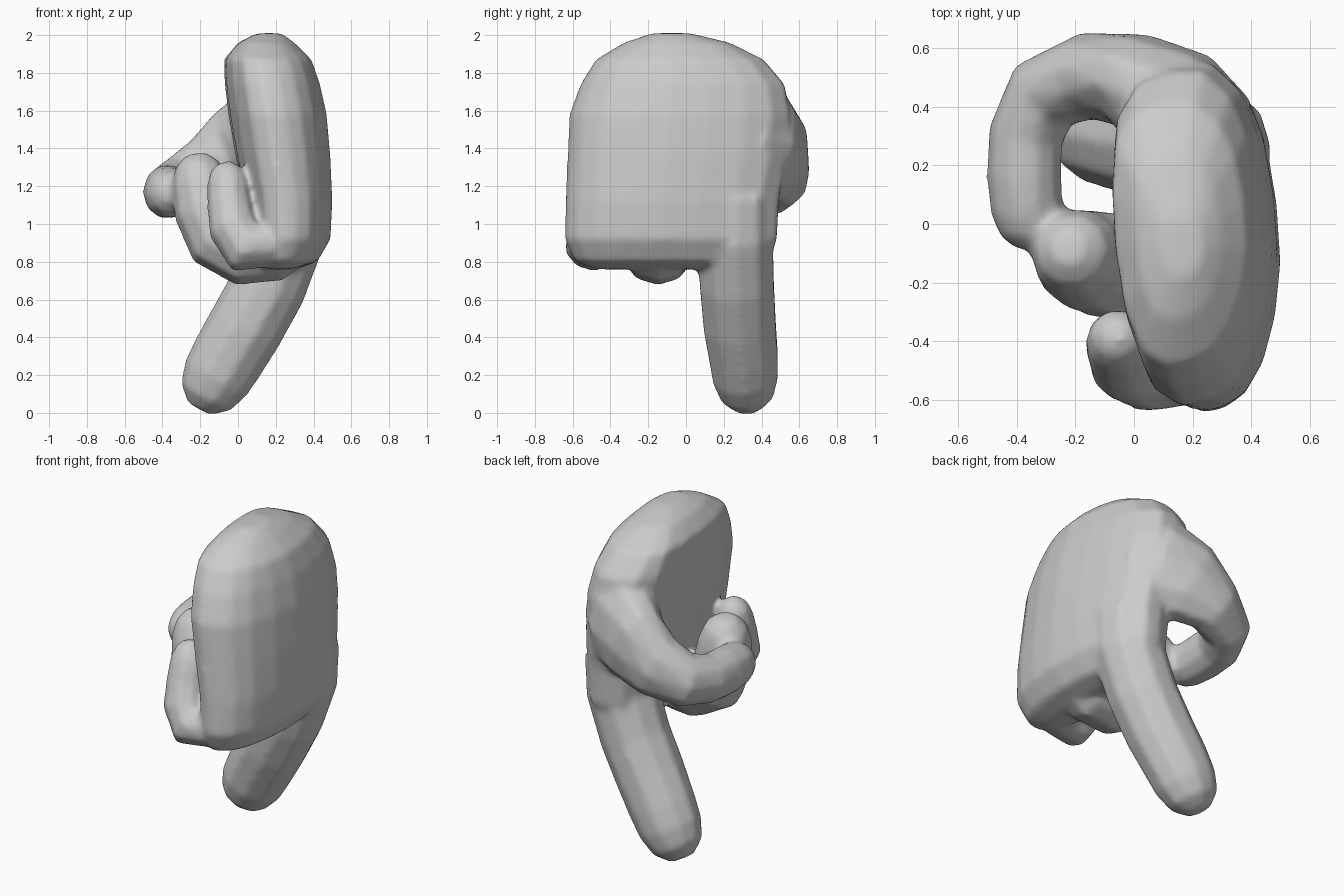
import bpy, bmesh, math
from mathutils import Vector


def skin_rings(name, rings):
    """Bridge a list of equal-length point rings into a closed smooth mesh."""
    bm = bmesh.new()
    loops = [[bm.verts.new(p) for p in ring] for ring in rings]
    n = len(loops[0])
    for a, b in zip(loops, loops[1:]):
        for i in range(n):
            j = (i + 1) % n
            bm.faces.new((a[i], a[j], b[j], b[i]))
    bm.faces.new(loops[0][::-1])
    bm.faces.new(loops[-1])
    bmesh.ops.recalc_face_normals(bm, faces=bm.faces)
    me = bpy.data.meshes.new(name)
    bm.to_mesh(me)
    bm.free()
    me.shade_smooth()
    ob = bpy.data.objects.new(name, me)
    bpy.context.collection.objects.link(ob)
    return ob


def finger(name, path, ref, sides=10):
    """Tube through (x, y, z, radius along ref, radius across) with a round tip."""
    ref = Vector(ref)
    pts = [(Vector(p[:3]), p[3], p[4]) for p in path]
    tip, ra, rb = pts[-1]
    ahead = (tip - pts[-2][0]).normalized()
    for step, scale in ((0.6, 0.8), (0.98, 0.38)):
        pts.append((tip + ahead * rb * step, ra * scale, rb * scale))
    rings = []
    for k, (c, a, b) in enumerate(pts):
        t = (pts[min(k + 1, len(pts) - 1)][0] - pts[max(k - 1, 0)][0]).normalized()
        u = (ref - t * ref.dot(t)).normalized()
        v = t.cross(u)
        angles = [2 * math.pi * (i + 0.5) / sides for i in range(sides)]
        rings.append([c + u * a * math.cos(q) + v * b * math.sin(q) for q in angles])
    return skin_rings(name, rings)


# Palm: one D-shaped outline (flat inside, domed back) scaled per height
# outline in fractions of width and depth; sections: z, x min, x max, y min, y max
outline = [(0.40, 0.0), (0.58, 0.015), (0.74, 0.06), (0.87, 0.15), (0.96, 0.29), (1.0, 0.45),
           (0.97, 0.63), (0.90, 0.80), (0.79, 0.92), (0.60, 1.0), (0.38, 1.0), (0.16, 0.96),
           (0.02, 0.85), (0.0, 0.65), (0.02, 0.45), (0.09, 0.22), (0.22, 0.05)]
sections = [(0.76, 0.12, 0.30, -0.48, 0.36), (0.80, 0.09, 0.42, -0.59, 0.44),
            (0.92, 0.06, 0.49, -0.645, 0.48), (1.12, 0.04, 0.50, -0.64, 0.49),
            (1.35, -0.01, 0.49, -0.63, 0.53), (1.58, -0.05, 0.47, -0.62, 0.55),
            (1.74, -0.07, 0.435, -0.56, 0.52), (1.87, -0.075, 0.39, -0.48, 0.41),
            (1.96, 0.0, 0.30, -0.33, 0.23), (2.01, 0.10, 0.23, -0.18, 0.02)]
palm = skin_rings("palm", [[(x0 + (x1 - x0) * u, y0 + (y1 - y0) * w, z) for u, w in outline]
                           for z, x0, x1, y0, y1 in sections])

# Pointing finger and thumb
index = finger("index_finger", [
    (0.27, 0.26, 1.15, 0.21, 0.20), (0.255, 0.26, 0.92, 0.21, 0.205),
    (0.16, 0.27, 0.67, 0.205, 0.205), (0.045, 0.285, 0.46, 0.20, 0.205),
    (-0.05, 0.305, 0.30, 0.19, 0.20), (-0.115, 0.315, 0.185, 0.18, 0.19)], (0, 1, 0))
thumb = finger("thumb", [
    (0.26, 0.28, 1.45, 0.33, 0.20), (0.13, 0.41, 1.42, 0.32, 0.21),
    (0.0, 0.49, 1.36, 0.27, 0.165), (-0.16, 0.505, 1.27, 0.20, 0.15),
    (-0.31, 0.44, 1.20, 0.16, 0.14), (-0.37, 0.30, 1.175, 0.145, 0.13),
    (-0.375, 0.16, 1.17, 0.145, 0.13), (-0.365, 0.04, 1.165, 0.135, 0.125)], (0, 0, 1))

# Curled fingers
middle = finger("curled_middle_finger", [
    (0.30, -0.15, 0.95, 0.18, 0.16), (0.18, -0.15, 0.87, 0.19, 0.18),
    (0.03, -0.15, 0.86, 0.195, 0.19), (-0.10, -0.14, 0.93, 0.185, 0.19),
    (-0.175, -0.12, 1.08, 0.175, 0.17), (-0.20, -0.10, 1.22, 0.155, 0.155)], (0, 1, 0))
little = finger("curled_little_finger", [
    (0.26, -0.46, 0.98, 0.13, 0.11), (0.14, -0.48, 0.89, 0.15, 0.13),
    (0.04, -0.495, 0.88, 0.15, 0.15), (-0.025, -0.47, 0.98, 0.14, 0.135),
    (-0.045, -0.43, 1.10, 0.125, 0.12), (-0.055, -0.395, 1.22, 0.11, 0.11)], (0, 1, 0))

# Blend every part into one continuous skin
bpy.ops.object.select_all(action='DESELECT')
for ob in (palm, index, thumb, middle, little):
    ob.select_set(True)
bpy.context.view_layer.objects.active = palm
bpy.ops.object.join()
palm.name = "pointing_hand"
remesh = palm.modifiers.new("blend", 'REMESH')
remesh.mode = 'VOXEL'
remesh.voxel_size = 0.018
remesh.use_smooth_shade = True
soften = palm.modifiers.new("soften", 'SMOOTH')
soften.factor = 0.5
soften.iterations = 8
